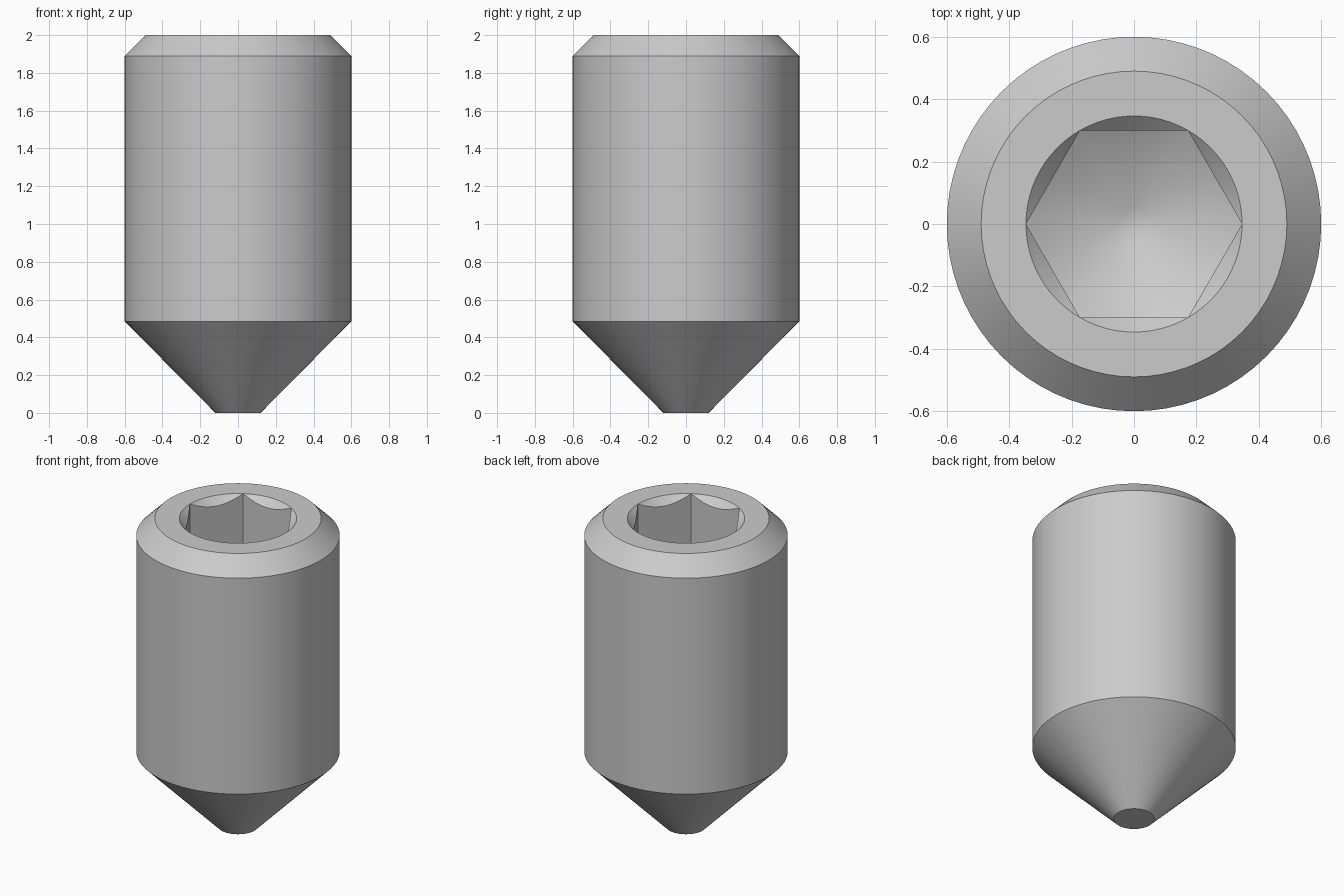
import bpy
import bmesh
from math import cos, sin, pi, tan, radians

cube = bpy.data.objects.get("Cube")
if cube:
    bpy.data.objects.remove(cube, do_unlink=True)

SEGMENTS = 72            # a multiple of six, so hex corners fall on vertices
APOTHEM = 0.30
CORNER = APOTHEM / cos(pi / 6)
SOCKET_FLOOR = 1.30      # height of the floor cone at the hex corners

# Plain grey metal
steel = bpy.data.materials.new("grey_steel")
steel.use_nodes = True
grey = (0.6, 0.6, 0.6, 1.0)
steel.diffuse_color = grey
steel.node_tree.nodes["Principled BSDF"].inputs["Base Color"].default_value = grey


def hex_radius(angle):
    return APOTHEM / cos(angle % (pi / 3) - pi / 6)


def floor_height(radius):
    return SOCKET_FLOOR - (CORNER - radius) * tan(radians(30))


def circle(radius, z):
    return lambda a: (radius, z)


# Each ring gives radius and height by angle, from the point up and into the socket
rings = [
    circle(0.12, 0.0),
    circle(0.60, 0.485),
    circle(0.60, 1.89),
    circle(0.49, 2.0),
    circle(CORNER, 2.0),                                      # socket rim
    lambda a: (hex_radius(a), 2.0 - CORNER + hex_radius(a)),  # countersink
    lambda a: (hex_radius(a), floor_height(hex_radius(a))),   # hex walls
    circle(0.05, floor_height(0.05)),                         # drilled floor
]

bm = bmesh.new()
loops = []
for ring in rings:
    loop = []
    for i in range(SEGMENTS):
        a = 2 * pi * i / SEGMENTS
        r, z = ring(a)
        loop.append(bm.verts.new((r * cos(a), r * sin(a), z)))
    loops.append(loop)

# Skin the rings and close both ends
for low, high in zip(loops, loops[1:]):
    for i in range(SEGMENTS):
        j = (i + 1) % SEGMENTS
        bm.faces.new((low[i], low[j], high[j], high[i]))
bm.faces.new(list(reversed(loops[0])))
bm.faces.new(loops[-1])

# The countersink runs out at the hex corners
bmesh.ops.remove_doubles(bm, verts=bm.verts[:], dist=0.0001)
bmesh.ops.recalc_face_normals(bm, faces=bm.faces[:])

mesh = bpy.data.meshes.new("set_screw")
bm.to_mesh(mesh)
bm.free()
mesh.materials.append(steel)
screw = bpy.data.objects.new("set_screw", mesh)
bpy.context.collection.objects.link(screw)

bpy.ops.object.select_all(action='DESELECT')
screw.select_set(True)
bpy.context.view_layer.objects.active = screw
bpy.ops.object.shade_smooth_by_angle(angle=radians(35))
